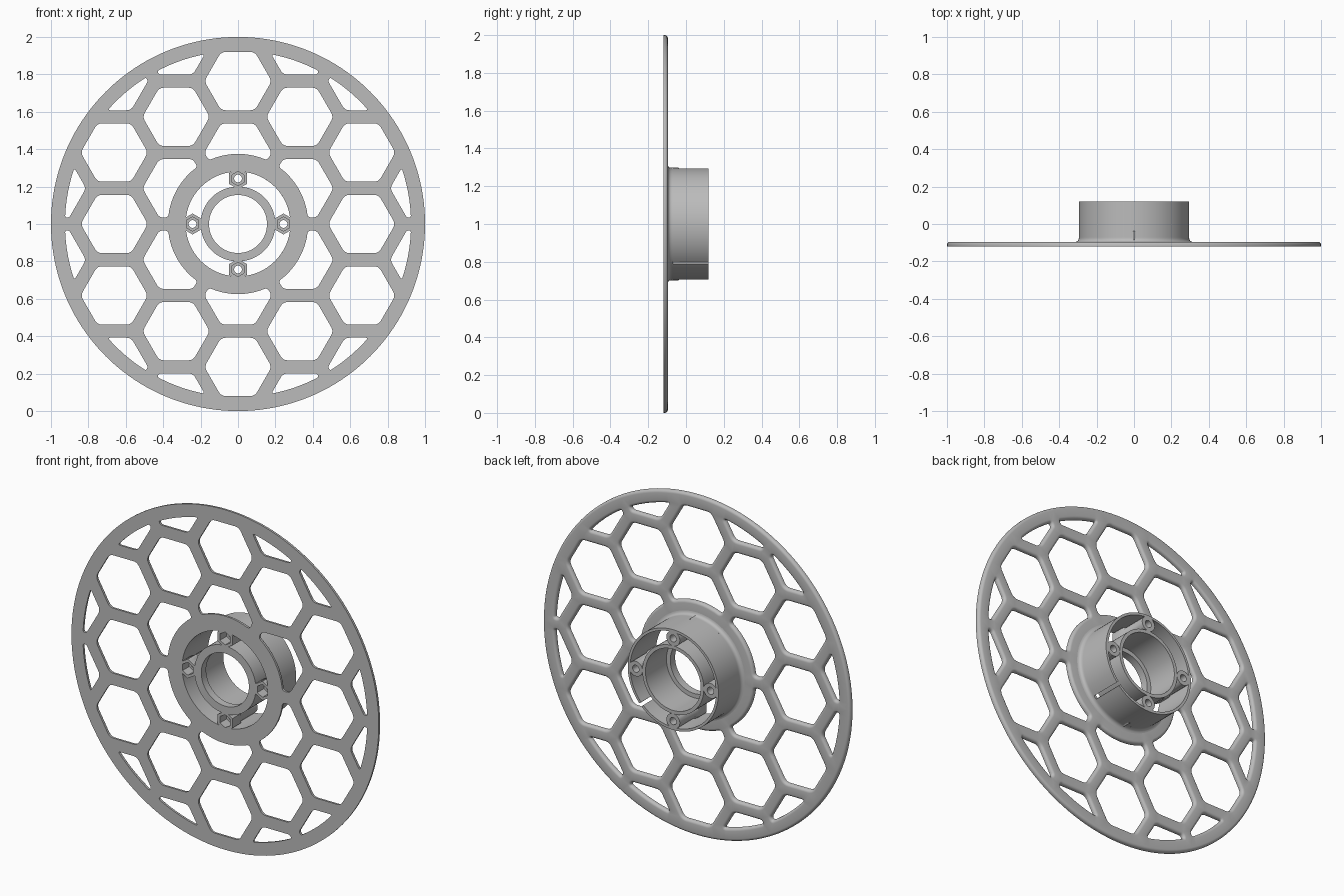
import bpy, bmesh
from math import sin, cos, pi, radians, sqrt, hypot, atan2
from mathutils import Vector

if "Cube" in bpy.data.objects:
    bpy.data.objects.remove(bpy.data.objects["Cube"])

CZ = 1.0                          # height of the axle
FRONT, PLATE_BACK, BACK = -0.12, -0.096, 0.12
PITCH, APOTHEM = 0.382, 0.156     # honeycomb spacing and cell size
RIM_IN, HUB_R = 0.925, 0.375
WALL_IN, WALL_OUT = 0.28, 0.295

grey = bpy.data.materials.new("plain grey")
grey.use_nodes = True
COLOUR = (0.5, 0.5, 0.5, 1)
grey.diffuse_color = COLOUR
grey.node_tree.nodes["Principled BSDF"].inputs["Base Color"].default_value = COLOUR


def finish(bm, name):
    bmesh.ops.recalc_face_normals(bm, faces=bm.faces)
    mesh = bpy.data.meshes.new(name)
    bm.to_mesh(mesh)
    bm.free()
    mesh.materials.append(grey)
    ob = bpy.data.objects.new(name, mesh)
    bpy.context.collection.objects.link(ob)
    bpy.ops.object.select_all(action='DESELECT')
    ob.select_set(True)
    bpy.context.view_layer.objects.active = ob
    bpy.ops.object.shade_smooth_by_angle(angle=radians(35))
    return ob


def loft(bm, rings, wrap=False, caps=False):
    """Skin closed rings of points; returns the rings as vertices."""
    vs = [[bm.verts.new(p) for p in ring] for ring in rings]
    pairs = list(zip(vs, vs[1:])) + ([(vs[-1], vs[0])] if wrap else [])
    for a, b in pairs:
        n = len(a)
        for i in range(n):
            j = (i + 1) % n
            bm.faces.new((a[i], a[j], b[j], b[i]))
    if caps:
        bm.faces.new(vs[0])
        bm.faces.new(vs[-1])
    return vs


def lathe(name, profile, start=0.0, sweep=2 * pi, steps=96):
    """Turn a closed (radius, y) profile around the axle."""
    full = sweep > 2 * pi - 1e-6
    rings = []
    for i in range(steps if full else steps + 1):
        a = start + sweep * i / steps
        rings.append([(r * cos(a), y, CZ + r * sin(a)) for r, y in profile])
    bm = bmesh.new()
    loft(bm, rings, wrap=full, caps=not full)
    return finish(bm, name)


def circle(r, n):
    return [Vector((r * cos(2 * pi * i / n), r * sin(2 * pi * i / n))) for i in range(n)]


def clip(poly, r, keep_inside):
    """Cut a polygon by a circle around the axle, adding the arc."""
    ok = [(p.length < r) == keep_inside for p in poly]
    if all(ok):
        return poly
    n = len(poly)
    first = next(i for i in range(n) if ok[i] and not ok[i - 1])
    run = []
    i = first
    while ok[i % n]:
        run.append(poly[i % n])
        i += 1

    def crossing(a, b):
        for _ in range(40):
            m = (a + b) / 2
            if (m.length < r) == keep_inside:
                a = m
            else:
                b = m
        return a

    head = crossing(poly[first], poly[first - 1])
    tail = crossing(poly[(i - 1) % n], poly[i % n])
    a0, a1 = atan2(tail.y, tail.x), atan2(head.y, head.x)
    da = (a1 - a0 + pi) % (2 * pi) - pi
    arc = [Vector((r * cos(a0 + da * k / 8), r * sin(a0 + da * k / 8))) for k in range(9)]
    return run + arc


def round_corners(poly, trim=0.026, steps=5):
    out, n = [], len(poly)
    for i, p in enumerate(poly):
        a, b = poly[i - 1] - p, poly[(i + 1) % n] - p
        if abs(a.angle(b) - pi) < radians(25):
            out.append(p)
            continue
        t = min(trim, 0.45 * a.length, 0.45 * b.length)
        s, e = p + a.normalized() * t, p + b.normalized() * t
        for k in range(steps + 1):
            u = k / steps
            out.append(s * (1 - u) ** 2 + p * 2 * u * (1 - u) + e * u * u)
    return out


def offset(poly, d):
    """Grow a counter-clockwise outline by d."""
    out, n = [], len(poly)
    for i, p in enumerate(poly):
        t1 = (p - poly[i - 1]).normalized()
        t2 = (poly[(i + 1) % n] - p).normalized()
        n1, n2 = Vector((t1.y, -t1.x)), Vector((t2.y, -t2.x))
        out.append(p + (n1 + n2) * (d / max(0.4, 1 + n1.dot(n2))))
    return out


# Honeycomb cells, trimmed by the rim and the hub flange
cells = []
R = APOTHEM * 2 / sqrt(3)
for col in range(-3, 4):
    for row in range(-3, 4):
        c = Vector((col * PITCH * sqrt(3) / 2, (row + (col % 2) / 2) * PITCH))
        if PITCH * 0.5 < c.length < PITCH * 2.8:
            hexagon = [c + v for v in circle(R, 6)]
            cells.append(round_corners(clip(clip(hexagon, RIM_IN, True), HUB_R, False)))

# Disc plate: flat front, edges rounded over at the back
bm = bmesh.new()
bevel = 0.016
steps = [(0, FRONT)] + [(bevel * (1 - cos(a)), PLATE_BACK - bevel * (1 - sin(a)))
                        for a in (pi / 2 * k / 4 for k in range(5))]
outlines = [(circle(1.0, 160), -1), (circle(WALL_IN + 0.005, 96), 0)]
outlines += [(cell, 1) for cell in cells]
front_edges, back_edges = [], []
for outline, side in outlines:
    rings = []
    for d, y in steps:
        rings.append([(p.x, y, CZ + p.y) for p in offset(outline, side * d)])
    vs = loft(bm, rings)
    for ring, store in ((vs[0], front_edges), (vs[-1], back_edges)):
        store += [bm.edges.get((ring[i - 1], ring[i])) for i in range(len(ring))]
for edges, direction in ((front_edges, -1), (back_edges, 1)):
    bmesh.ops.triangle_fill(bm, edges=edges, use_beauty=True, normal=(0, direction, 0))
finish(bm, "honeycomb_disc")

# Hub barrel: solid foot with a fillet, then a wall with one slit
SPLIT = -0.07
fillet = [(WALL_OUT + 0.02 * (1 - sin(a)), PLATE_BACK + 0.02 * (1 - cos(a)))
          for a in (pi / 2 * k / 4 for k in range(5))]
lathe("barrel_foot", [(WALL_IN, FRONT), (WALL_IN + 0.005, FRONT), (WALL_IN + 0.005, PLATE_BACK)]
      + fillet + [(WALL_OUT, SPLIT), (WALL_IN, SPLIT)])
slit, half = radians(-44), radians(2)
lathe("barrel_wall", [(WALL_IN, SPLIT), (WALL_OUT, SPLIT), (WALL_OUT, BACK), (WALL_IN, BACK)],
      start=slit + half, sweep=2 * pi - 2 * half)

# Bearing tube with a narrower lip at the front
lathe("bearing_tube", [(0.155, FRONT), (0.2, FRONT), (0.2, BACK), (0.18, BACK),
                       (0.18, -0.075), (0.155, -0.075)])


# Four screw bosses with hexagonal nut pockets
def hex_ring(r, n=24):
    pts = []
    for i in range(n):
        a = 2 * pi * i / n
        k = (a + pi / 6) % (pi / 3) - pi / 6
        rr = r * cos(pi / 6) / cos(pi / 6 - abs(k))
        pts.append(Vector((rr * cos(a + pi / 2), rr * sin(a + pi / 2))))
    return pts


def round_ring(r):
    return [Vector((-p.y, p.x)) for p in circle(r, 24)]


for name, a in (("left", 0), ("top", pi / 2), ("right", pi), ("bottom", -pi / 2)):
    layers = [(hex_ring(0.056), FRONT), (hex_ring(0.056), -0.04), (round_ring(0.044), -0.03),
              (round_ring(0.044), BACK), (round_ring(0.021), BACK), (round_ring(0.021), -0.06),
              (hex_ring(0.038), -0.06), (hex_ring(0.038), FRONT)]
    cx, cz = 0.243 * cos(a), CZ + 0.243 * sin(a)
    bm = bmesh.new()
    loft(bm, [[(cx + p.x, y, cz + p.y) for p in ring] for ring, y in layers], wrap=True)
    finish(bm, name + "_screw_boss")
